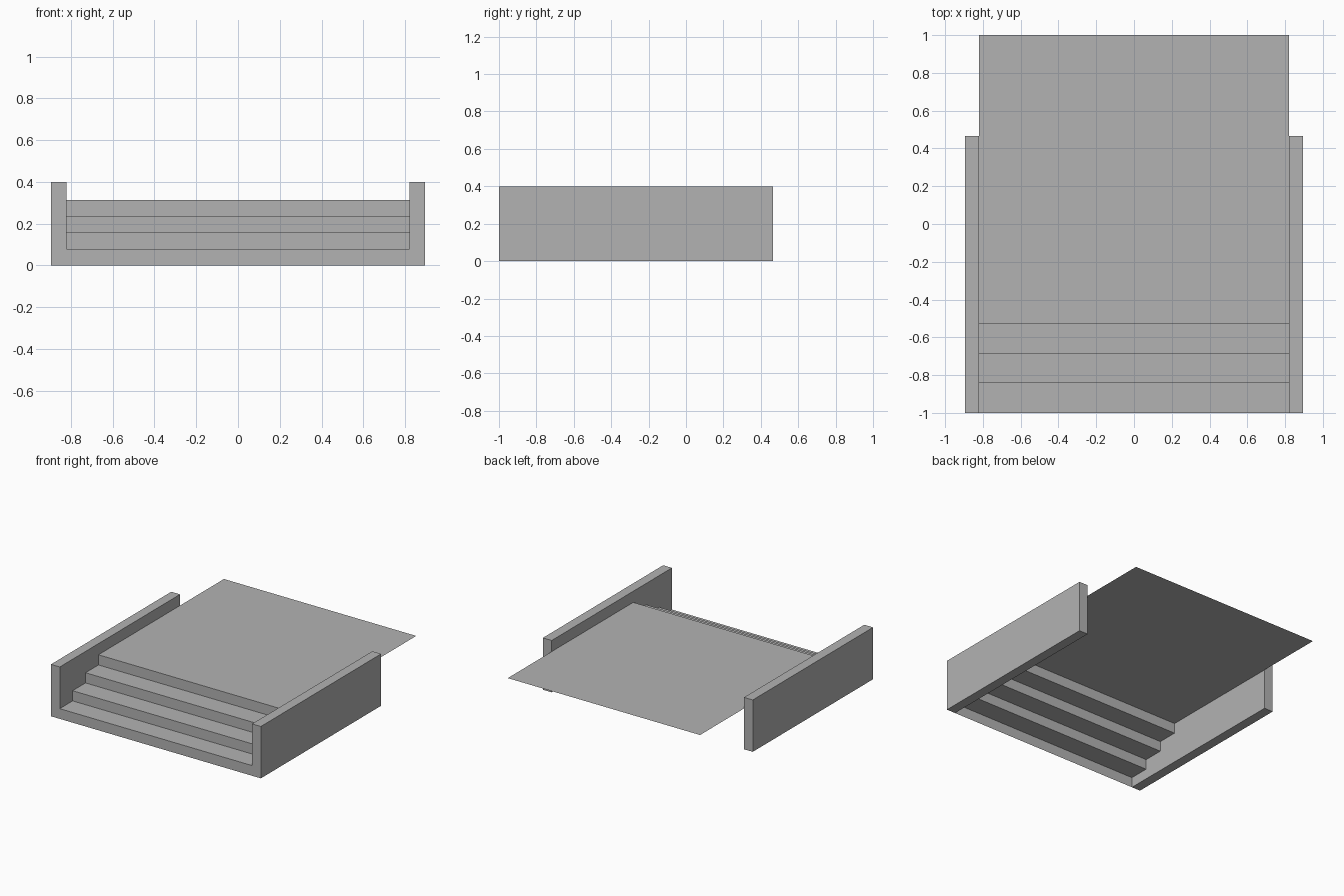
import bpy
import bmesh

cube = bpy.data.objects.get("Cube")
if cube:
    bpy.data.objects.remove(cube, do_unlink=True)

grey = bpy.data.materials.new("concrete_grey")
grey.use_nodes = True
colour = (0.45, 0.45, 0.45, 1)
grey.diffuse_color = colour
grey.node_tree.nodes["Principled BSDF"].inputs["Base Color"].default_value = colour

INNER, OUTER = 0.82, 0.895
FRONT, WALL_BACK, DECK_BACK = -1.0, 0.465, 1.0
STEPS, TREAD, RISER = 4, 0.157, 0.0785


def add_object(name, bm):
    mesh = bpy.data.meshes.new(name)
    bm.to_mesh(mesh)
    bm.free()
    mesh.materials.append(grey)
    obj = bpy.data.objects.new(name, mesh)
    bpy.context.collection.objects.link(obj)
    return obj


def sheet(name, start, end):
    """Flat strip across the full stair width between two (y, z) points."""
    bm = bmesh.new()
    corners = [(-INNER, *start), (INNER, *start), (INNER, *end), (-INNER, *end)]
    bm.faces.new([bm.verts.new(c) for c in corners])
    return add_object(name, bm)


def box(name, low, high):
    bm = bmesh.new()
    bmesh.ops.create_cube(bm, size=1)
    for v in bm.verts:
        for i in range(3):
            v.co[i] = high[i] if v.co[i] > 0 else low[i]
    return add_object(name, bm)


# Open stair: risers and treads, the last tread being the long deck
for n in range(STEPS):
    y, z = FRONT + n * TREAD, n * RISER
    top = z + RISER
    last = n == STEPS - 1
    sheet(f"riser_{n + 1}", (y, z), (y, top))
    sheet("deck" if last else f"tread_{n + 1}", (y, top),
          (DECK_BACK if last else y + TREAD, top))

# Side walls
box("left_wall", (INNER, FRONT, 0), (OUTER, WALL_BACK, 0.4))
box("right_wall", (-OUTER, FRONT, 0), (-INNER, WALL_BACK, 0.4))
